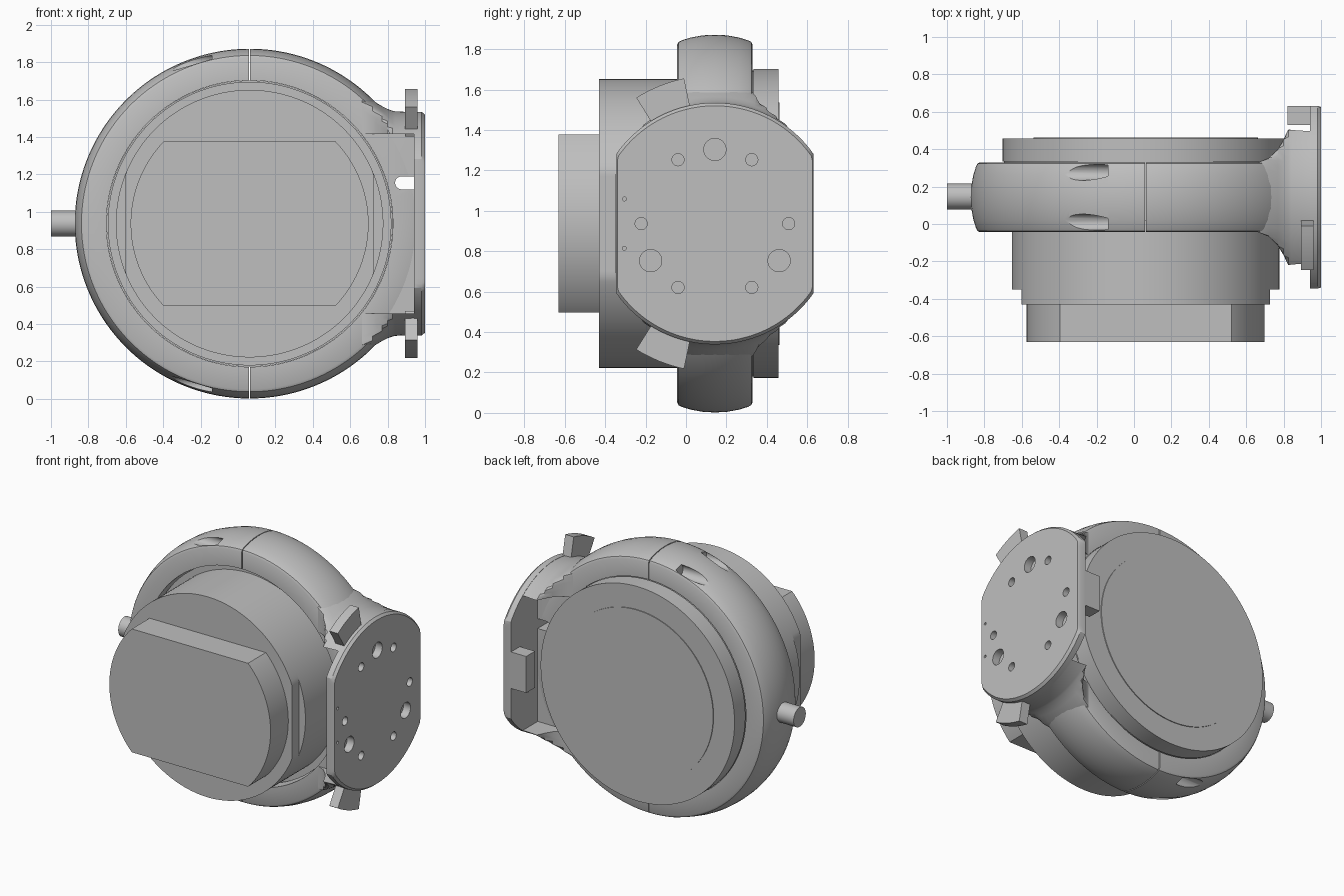
import bpy, bmesh, math

if "Cube" in bpy.data.objects:
    bpy.data.objects.remove(bpy.data.objects["Cube"])

CX, CY, CZ = 0.062, 0.143, 0.937   # ring axis x, middle plane y, axis height

grey = bpy.data.materials.new("mid_grey")
grey.diffuse_color = (0.52, 0.52, 0.52, 1)
grey.use_nodes = True
grey.node_tree.nodes["Principled BSDF"].inputs["Base Color"].default_value = grey.diffuse_color


def outline(r, a=0.0, b=0.0, clip_a=9, clip_b=9, n=128):
    """Circle in 2D, trimmed by flats at +-clip_a and +-clip_b."""
    pts = []
    for i in range(n):
        t = 2 * math.pi * (i + 0.5) / n
        u, v = r * math.cos(t), r * math.sin(t)
        pts.append((a + max(-clip_a, min(clip_a, u)), b + max(-clip_b, min(clip_b, v))))
    return pts


def loft(name, axis, sections, closed=False):
    """Skin a list of (position, outline) along x or y; closed joins last to first."""
    bm = bmesh.new()
    rings = []
    for t, pts in sections:
        rings.append([bm.verts.new((t, a, b) if axis == 'x' else (a, t, b)) for a, b in pts])
    n = len(rings[0])
    pairs = list(zip(rings, rings[1:]))
    if closed:
        pairs.append((rings[-1], rings[0]))
    else:
        bm.faces.new(rings[0])
        bm.faces.new(rings[-1])
    for p, q in pairs:
        for i in range(n):
            j = (i + 1) % n
            bm.faces.new((p[i], p[j], q[j], q[i]))
    bmesh.ops.recalc_face_normals(bm, faces=bm.faces)
    me = bpy.data.meshes.new(name)
    bm.to_mesh(me)
    bm.free()
    me.materials.append(grey)
    ob = bpy.data.objects.new(name, me)
    bpy.context.collection.objects.link(ob)
    return ob


def box(name, x0, x1, y0, y1, z0, z1):
    sq = [(y0, z0), (y1, z0), (y1, z1), (y0, z1)]
    return loft(name, 'x', [(x0, sq), (x1, sq)])


def rod(name, axis, r, a, b, t0, t1, n=32):
    o = outline(r, a, b, n=n)
    return loft(name, axis, [(t0, o), (t1, o)])


def activate(ob):
    bpy.ops.object.select_all(action='DESELECT')
    ob.select_set(True)
    bpy.context.view_layer.objects.active = ob


def cut(ob, cutters):
    for c in cutters:
        m = ob.modifiers.new("cut", 'BOOLEAN')
        m.operation, m.solver, m.object = 'DIFFERENCE', 'EXACT', c
        activate(ob)
        bpy.ops.object.modifier_apply(modifier=m.name)
        bpy.data.objects.remove(c)


def lathe(name, profile, closed=False):
    return loft(name, 'y', [(y, outline(r, CX, CZ, n=160)) for y, r in profile], closed)


# Clamp ring with a domed outer face
half = [(0.187, 0.766), (0.187, 0.885), (0.18, 0.899), (0.165, 0.907),
        (0.12, 0.921), (0.06, 0.932)]
profile = [(CY - y, r) for y, r in half] + [(CY, 0.935)] + [(CY + y, r) for y, r in reversed(half)]
ring = lathe("clamp_ring", profile, closed=True)
ring_cuts = [box("trim", 0.95, 1.2, -1, 1, 0, 2)]
for s in (1, -1):
    # seam between the two halves, and the screw pockets
    z = CZ + s * 0.85
    ring_cuts.append(box("seam", CX - 0.003, CX + 0.003, -0.3, 0.6, z - 0.15, z + 0.15))
    for y in (CY - 0.133, CY + 0.133):
        ring_cuts.append(rod("pocket", 'x', 0.043, y, CZ + s * 0.862, -0.6, -0.14))
# cable notch beside the mounting plate
ring_cuts.append(rod("notch", 'y', 0.035, 0.875, 1.155, -0.3, 0.6))
ring_cuts.append(box("notch_mouth", 0.875, 0.942, -0.3, 0.6, 1.12, 1.19))
cut(ring, ring_cuts)

# Flared neck from the ring to the plate
neck = loft("flared_neck", 'x', [(x, outline(h, CY, CZ, clip_a=w)) for x, h, w in (
    (0.60, 0.70, 0.180), (0.66, 0.685, 0.186), (0.72, 0.658, 0.21), (0.77, 0.628, 0.26),
    (0.80, 0.613, 0.31), (0.825, 0.604, 0.365), (0.84, 0.60, 0.40), (0.945, 0.596, 0.41))])
cut(neck, [
    rod("bore", 'y', 0.766, CX, CZ, -1, 1, n=160),
    box("front_window", 0.5, 0.941, -0.6, CY - 0.186, CZ - 0.48, CZ + 0.48),
    box("back_window", 0.5, 0.941, CY + 0.186, 0.9, CZ - 0.48, CZ + 0.48),
    box("notch_gap", 0.84, 0.941, -0.6, 0.9, 1.12, 1.19)])

# Round mounting plate with flat sides and screw holes
plate = loft("mounting_plate", 'x', [
    (0.94, outline(0.598, CY, CZ, clip_a=0.488)),
    (0.982, outline(0.598, CY, CZ, clip_a=0.488)),
    (1.0, outline(0.583, CY, CZ, clip_a=0.483))])
holes = []
for k in range(3):
    t = math.radians(90 + 120 * k)
    holes.append(rod("big_hole", 'x', 0.055, CY + 0.367 * math.cos(t), CZ + 0.367 * math.sin(t), 0.9, 1.1))
for k in range(6):
    t = math.radians(60 * k)
    holes.append(rod("small_hole", 'x', 0.03, CY + 0.365 * math.cos(t), CZ + 0.365 * math.sin(t), 0.9, 1.1))
for s in (1, -1):
    holes.append(rod("pin_hole", 'x', 0.01, -0.305, CZ + s * 0.122, 0.97, 1.1, n=16))
cut(plate, holes)

# Locking tabs above and below the plate
tabs = []
for name, s in (("upper_tab", 1), ("lower_tab", -1)):
    arc = [math.radians(102 + 20 * i / 6) for i in range(7)]
    pts = [(0.735, t) for t in arc] + [(0.55, t) for t in reversed(arc)]
    sec = [(CY + r * math.cos(t), CZ + s * r * math.sin(t)) for r, t in pts]
    tabs.append(loft(name, 'x', [(0.893, sec), (0.96, sec)]))

# Latch block on the inner back edge of the plate
latch = box("latch_block", 0.82, 0.95, 0.53, 0.63, CZ - 0.13, CZ + 0.13)

# Round stub on the left
stub = rod("side_stub", 'x', 0.069, CY + 0.004, CZ, -1.0, -0.8, n=48)

# Body inside the ring: barrel, flange and back cap
barrel = lathe("barrel", [(-0.35, 0.715), (0.02, 0.715), (0.02, 0.758), (0.335, 0.758),
                          (0.335, 0.765), (0.457, 0.765)])
cap = lathe("back_cap_disc", [(0.45, 0.6), (0.463, 0.6)])

# Front steps of the body with flats
step = outline(0.715, CX, CZ, clip_a=0.664, n=160)
front_step = loft("front_step", 'y', [(-0.43, step), (-0.345, step)])
nose = outline(0.636, CX, CZ, clip_b=0.44, n=160)
front_nose = loft("front_nose", 'y', [(-0.63, nose), (-0.42, nose)])

for ob in (ring, neck, plate, latch, stub, barrel, cap, front_step, front_nose, *tabs):
    activate(ob)
    bpy.ops.object.shade_smooth_by_angle(angle=math.radians(30))
